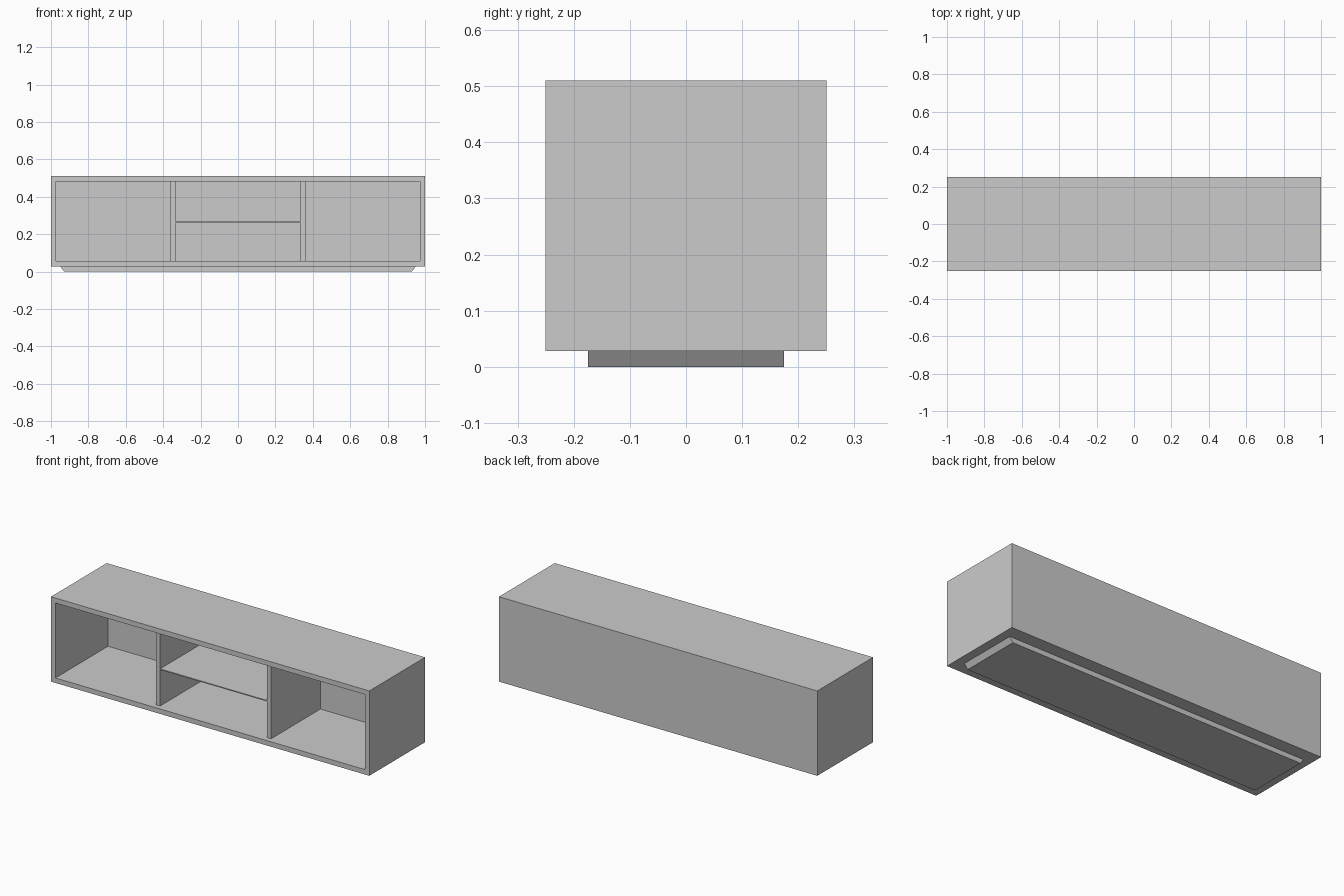
import bpy

if "Cube" in bpy.data.objects:
    bpy.data.objects.remove(bpy.data.objects["Cube"])

W, D = 1.0, 0.25          # half width and half depth of the carcass
Z0, Z1 = 0.028, 0.51      # carcass bottom and top
T = 0.028                 # board thickness


def board(name, x, y, z, taper=0.0):
    """Box from (min, max) ranges; taper pulls the ends in at the bottom."""
    bpy.ops.mesh.primitive_cube_add(size=1)
    ob = bpy.context.object
    ob.name = name
    for v in ob.data.vertices:
        i, j, k = (int(c > 0) for c in v.co)
        px = x[i]
        if not k:
            px += taper if i == 0 else -taper
        v.co = (px, y[j], z[k])
    return ob


# Carcass: solid block with its front face inset and pushed back into a shell
carcass = board("cabinet_shell", (-W, W), (-D, D), (Z0, Z1))
cutter = board("opening_cutter", (-W + T, W - T), (-D - 0.1, D - T),
               (Z0 + T, Z1 - T))
mod = carcass.modifiers.new("opening", 'BOOLEAN')
mod.operation = 'DIFFERENCE'
mod.solver = 'EXACT'
mod.object = cutter
bpy.context.view_layer.objects.active = carcass
bpy.ops.object.modifier_apply(modifier=mod.name)
bpy.data.objects.remove(cutter)

# Upright dividers, slightly set back from the front
FRONT, BACK = -0.22, D - T
for name, s in (("left_divider", -1), ("right_divider", 1)):
    board(name, tuple(sorted((s * 0.335, s * 0.362))), (FRONT, BACK),
          (Z0 + T, Z1 - T))

# Thin middle shelf
board("middle_shelf", (-0.335, 0.335), (FRONT, BACK), (0.261, 0.267))

# Low plinth under the carcass with chamfered ends
board("plinth", (-0.95, 0.95), (-0.175, 0.175), (0.0, Z0), taper=0.02)
